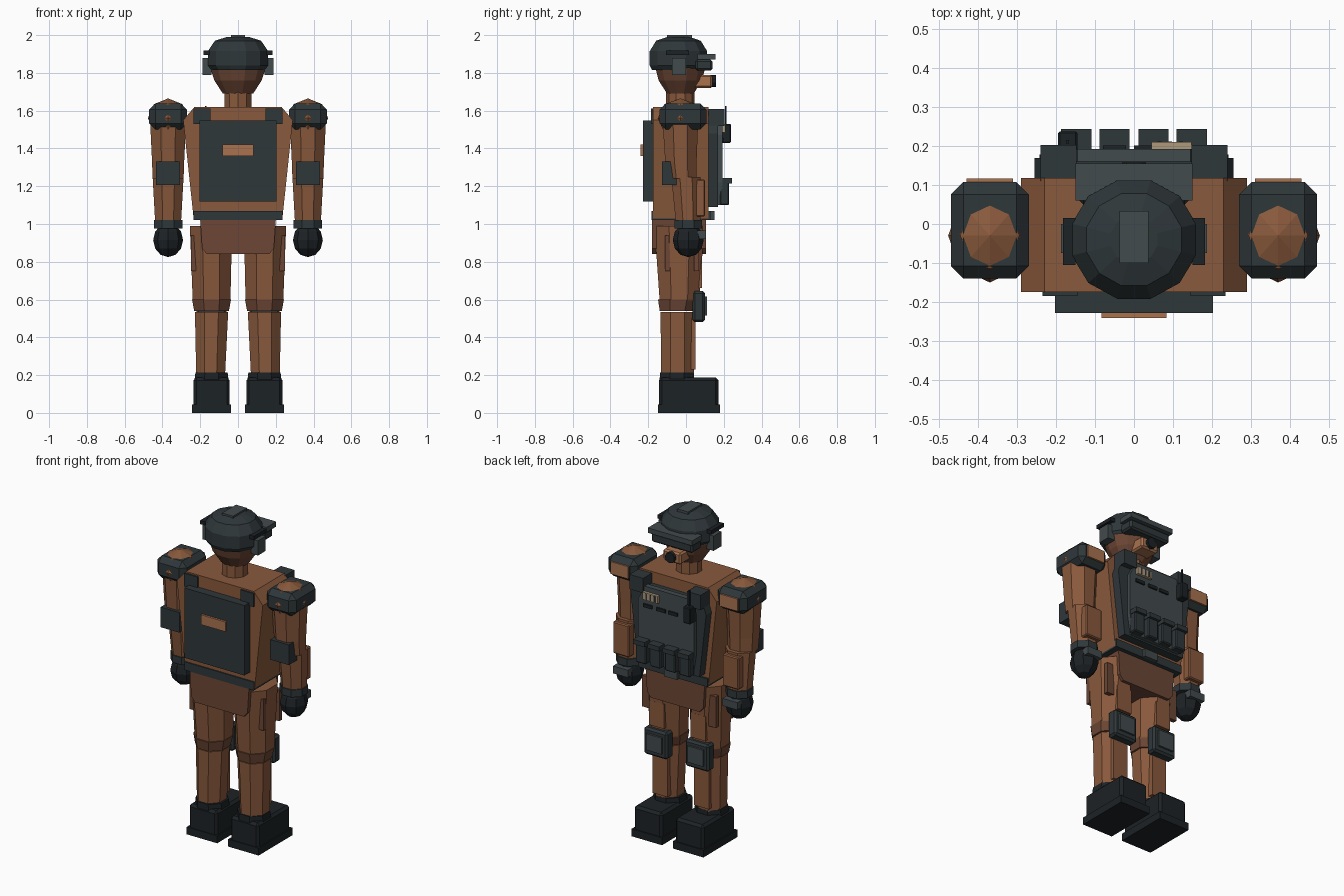
import bpy, bmesh, math
from mathutils import Matrix

if "Cube" in bpy.data.objects:
    bpy.data.objects.remove(bpy.data.objects["Cube"])


def mat(name, rgb):
    m = bpy.data.materials.new(name)
    m.diffuse_color = (*rgb, 1)
    m.use_nodes = True
    m.node_tree.nodes["Principled BSDF"].inputs["Base Color"].default_value = m.diffuse_color
    return m


CLOTH = mat("rust_cloth", (0.25, 0.10, 0.045))
DEEP = mat("deep_rust", (0.15, 0.062, 0.035))
PATCH = mat("light_rust", (0.40, 0.17, 0.08))
DARK = mat("dark_armour", (0.028, 0.038, 0.042))
GREY = mat("slate_panel", (0.055, 0.07, 0.075))
BLACK = mat("black_rubber", (0.012, 0.016, 0.019))
TAN = mat("tan_label", (0.42, 0.32, 0.2))


def finish(name, bm, m):
    bmesh.ops.recalc_face_normals(bm, faces=bm.faces)
    me = bpy.data.meshes.new(name)
    bm.to_mesh(me)
    bm.free()
    me.materials.append(m)
    ob = bpy.data.objects.new(name, me)
    bpy.context.collection.objects.link(ob)
    return ob


def box(name, x, y, z, m, bevel=0.0):
    """Box from (min, max) pairs, with an optional one-segment chamfer."""
    bm = bmesh.new()
    bmesh.ops.create_cube(bm, size=1)
    for v in bm.verts:
        v.co = [(r[0] + r[1]) / 2 + c * (r[1] - r[0]) for r, c in zip((x, y, z), v.co)]
    if bevel:
        bmesh.ops.bevel(bm, geom=bm.edges[:], offset=bevel, segments=1, affect='EDGES')
    return finish(name, bm, m)


def side_box(name, s, x, y, z, m, bevel=0.0):
    return box(name, sorted((s * x[0], s * x[1])), y, z, m, bevel)


def loft(name, rings, m, n=8):
    """Stack of n-sided rings (cx, cy, z, half_x, half_y) with flats to the front."""
    bm = bmesh.new()
    k = 1 / math.cos(math.pi / n)
    loops = []
    for cx, cy, z, hx, hy in rings:
        a = [2 * math.pi * (i + 0.5) / n for i in range(n)]
        loops.append([bm.verts.new((cx + hx * k * math.cos(t), cy + hy * k * math.sin(t), z)) for t in a])
    for p, q in zip(loops, loops[1:]):
        for i in range(n):
            j = (i + 1) % n
            bm.faces.new((p[i], p[j], q[j], q[i]))
    bm.faces.new(loops[0])
    bm.faces.new(loops[-1])
    return finish(name, bm, m)


def slab(name, half, y, m):
    """Mirror a half outline (x, z) about x = 0 and extrude it along y."""
    pts = half + [(-a, b) for a, b in reversed(half)]
    bm = bmesh.new()
    f = bm.faces.new([bm.verts.new((a, y[0], b)) for a, b in pts])
    ext = bmesh.ops.extrude_face_region(bm, geom=[f])
    for v in ext["geom"]:
        if isinstance(v, bmesh.types.BMVert):
            v.co.y = y[1]
    return finish(name, bm, m)


def ball(name, c, r, m, u=8, v=4):
    bm = bmesh.new()
    bmesh.ops.create_uvsphere(bm, u_segments=u, v_segments=v, radius=1,
                              matrix=Matrix.Translation(c) @ Matrix.Diagonal((*r, 1)))
    return finish(name, bm, m)


# Torso, pelvis and belt
slab("torso", [(0.235, 1.03), (0.29, 1.55), (0.23, 1.62)], (-0.175, 0.118), CLOTH)
slab("pelvis", [(0.165, 0.84), (0.19, 0.87), (0.20, 1.02)], (-0.18, 0.105), DEEP)
box("belt", (-0.235, 0.235), (-0.183, 0.13), (1.02, 1.07), DARK)
box("belt_buckle", (-0.045, 0.045), (0.12, 0.15), (1.02, 1.068), GREY)

# Back plate with patch
box("back_plate", (-0.203, 0.203), (-0.228, -0.17), (1.12, 1.547), DARK)
box("back_patch", (-0.083, 0.083), (-0.241, -0.22), (1.36, 1.42), PATCH)

# Chest vest
slab("vest_backing", [(0.21, 1.09), (0.255, 1.48), (0.23, 1.55)], (0.11, 0.17), DARK)
slab("vest_panel", [(0.17, 1.10), (0.19, 1.22), (0.19, 1.47), (0.145, 1.56)], (0.16, 0.193), GREY)
for i, x in enumerate((-0.148, -0.05, 0.05, 0.148)):
    box(f"vest_pouch_{i}", (x - 0.036, x + 0.036), (0.18, 0.228), (1.10, 1.225), DARK, 0.006)
    box(f"pouch_flap_{i}", (x - 0.039, x + 0.039), (0.18, 0.244), (1.215, 1.243), DARK)
for i, x in enumerate((-0.05, 0.03, 0.12)):
    box(f"vest_slot_{i}", (x - 0.03, x + 0.03), (0.185, 0.202), (1.435, 1.455), BLACK)
box("chest_label", (0.045, 0.147), (0.185, 0.21), (1.485, 1.53), TAN)
for i in range(3):
    box(f"label_bar_{i}", (0.06 + i * 0.028, 0.07 + i * 0.028), (0.2, 0.212), (1.49, 1.525), DARK)
box("radio", (-0.195, -0.145), (0.18, 0.238), (1.43, 1.53), BLACK, 0.005)
box("radio_antenna", (-0.175, -0.167), (0.206, 0.215), (1.52, 1.625), BLACK)

# Neck, head and breathing mask
loft("neck", [(0, -0.03, 1.60, 0.072, 0.072), (0, -0.03, 1.72, 0.072, 0.072)], CLOTH, 10)
loft("head", [(0, -0.03, 1.69, 0.08, 0.07), (0, -0.03, 1.76, 0.125, 0.115),
              (0, -0.03, 1.82, 0.145, 0.13), (0, -0.03, 1.90, 0.14, 0.125)], DEEP, 12)
box("mask", (-0.06, 0.06), (0.04, 0.14), (1.72, 1.79), PATCH, 0.01)
bm = bmesh.new()
bmesh.ops.create_cone(bm, cap_ends=True, segments=10, radius1=0.032, radius2=0.032, depth=0.03,
                      matrix=Matrix.Translation((0, 0.143, 1.757)) @ Matrix.Rotation(math.pi / 2, 4, 'X'))
finish("mask_filter", bm, BLACK)

# Helmet with visor, rails and ear covers
loft("helmet", [(0, -0.04, 1.815, 0.14, 0.14), (0, -0.04, 1.84, 0.16, 0.152), (0, -0.04, 1.915, 0.16, 0.152),
                (0, -0.04, 1.97, 0.122, 0.118), (0, -0.04, 1.99, 0.06, 0.06)], DARK, 12)
box("helmet_top_plate", (-0.037, 0.037), (-0.1, 0.033), (1.98, 2.0), GREY)
box("helmet_brim", (-0.15, 0.15), (0.06, 0.155), (1.87, 1.9), GREY)
box("visor", (-0.14, 0.14), (0.05, 0.14), (1.812, 1.87), DARK, 0.01)
for s, side in ((-1, "left"), (1, "right")):
    side_box(f"helmet_rail_{side}", s, (0.15, 0.182), (-0.105, 0.015), (1.895, 1.918), BLACK)
    side_box(f"ear_cover_{side}", s, (0.14, 0.187), (-0.075, 0.0), (1.79, 1.88), GREY)

    # Vest shoulder straps, front and back
    side_box(f"strap_front_{side}", s, (0.148, 0.24), (0.11, 0.203), (1.52, 1.61), DARK)
    side_box(f"strap_back_{side}", s, (0.145, 0.235), (-0.185, -0.165), (1.53, 1.612), DARK)

    # Shoulder
    cx = s * 0.37
    ball(f"shoulder_joint_{side}", (cx, -0.03, 1.56), (0.107, 0.12, 0.105), CLOTH)
    box(f"shoulder_pad_{side}", (cx - 0.1, cx + 0.1), (-0.14, 0.108), (1.50, 1.637), DARK, 0.032)
    box(f"shoulder_badge_{side}", (cx - 0.06, cx + 0.06), (0.09, 0.117), (1.53, 1.605), PATCH)

    # Arm and elbow
    loft(f"upper_arm_{side}", [(cx, -0.02, 1.24, 0.082, 0.075), (cx, -0.027, 1.33, 0.085, 0.083),
                               (cx, -0.03, 1.56, 0.096, 0.095)], CLOTH)
    loft(f"forearm_{side}", [(cx, 0.012, 1.0, 0.068, 0.065), (cx, 0.0, 1.25, 0.082, 0.078)], CLOTH)
    box(f"elbow_pad_{side}", (cx - 0.063, cx + 0.063), (-0.128, -0.05), (1.207, 1.33), DARK)
    box(f"forearm_plate_{side}", (cx - 0.055, cx + 0.055), (0.05, 0.1), (1.04, 1.235), CLOTH, 0.006)

    # Glove
    loft(f"glove_cuff_{side}", [(cx, 0.012, 0.975, 0.075, 0.073), (cx, 0.012, 1.02, 0.075, 0.073)], DARK)
    ball(f"glove_{side}", (cx, 0.012, 0.915), (0.079, 0.082, 0.09), BLACK, 8, 6)
    box(f"knuckle_plate_{side}", (cx - 0.05, cx + 0.05), (0.06, 0.105), (0.92, 0.965), GREY)

    # Leg
    lx = s * 0.14
    loft(f"thigh_{side}", [(lx, -0.045, 0.54, 0.089, 0.09), (lx, -0.035, 0.60, 0.1, 0.105),
                           (s * 0.143, -0.035, 0.99, 0.112, 0.132)], CLOTH)
    loft(f"knee_band_{side}", [(lx, -0.045, 0.54, 0.092, 0.094), (lx, -0.04, 0.60, 0.103, 0.108)], DEEP)
    loft(f"shin_{side}", [(s * 0.145, -0.045, 0.19, 0.076, 0.086), (lx, -0.045, 0.535, 0.088, 0.09)], CLOTH)
    box(f"shin_plate_{side}", (lx - 0.05, lx + 0.05), (0.0, 0.05), (0.23, 0.5), CLOTH)
    box(f"thigh_panel_{side}", (lx - 0.05, lx + 0.05), (0.02, 0.085), (0.66, 0.81), CLOTH)
    for i, y in enumerate((-0.098, 0.055)):
        side_box(f"thigh_seam_{side}_{i}", s, (0.2, 0.25), (y - 0.013, y + 0.013), (0.75, 0.94), DEEP)
    box(f"knee_pad_{side}", (lx - 0.08, lx + 0.08), (0.035, 0.1), (0.48, 0.645), DARK, 0.012)
    box(f"knee_panel_{side}", (lx - 0.052, lx + 0.052), (0.09, 0.112), (0.515, 0.615), GREY)

    # Boot
    loft(f"boot_cuff_{side}", [(lx, -0.048, 0.16, 0.092, 0.092), (lx, -0.048, 0.215, 0.085, 0.09)], BLACK)
    box(f"boot_{side}", (lx - 0.096, lx + 0.096), (-0.143, 0.172), (0.02, 0.187), BLACK, 0.015)
    box(f"boot_sole_{side}", (lx - 0.103, lx + 0.103), (-0.148, 0.179), (0, 0.045), BLACK)
